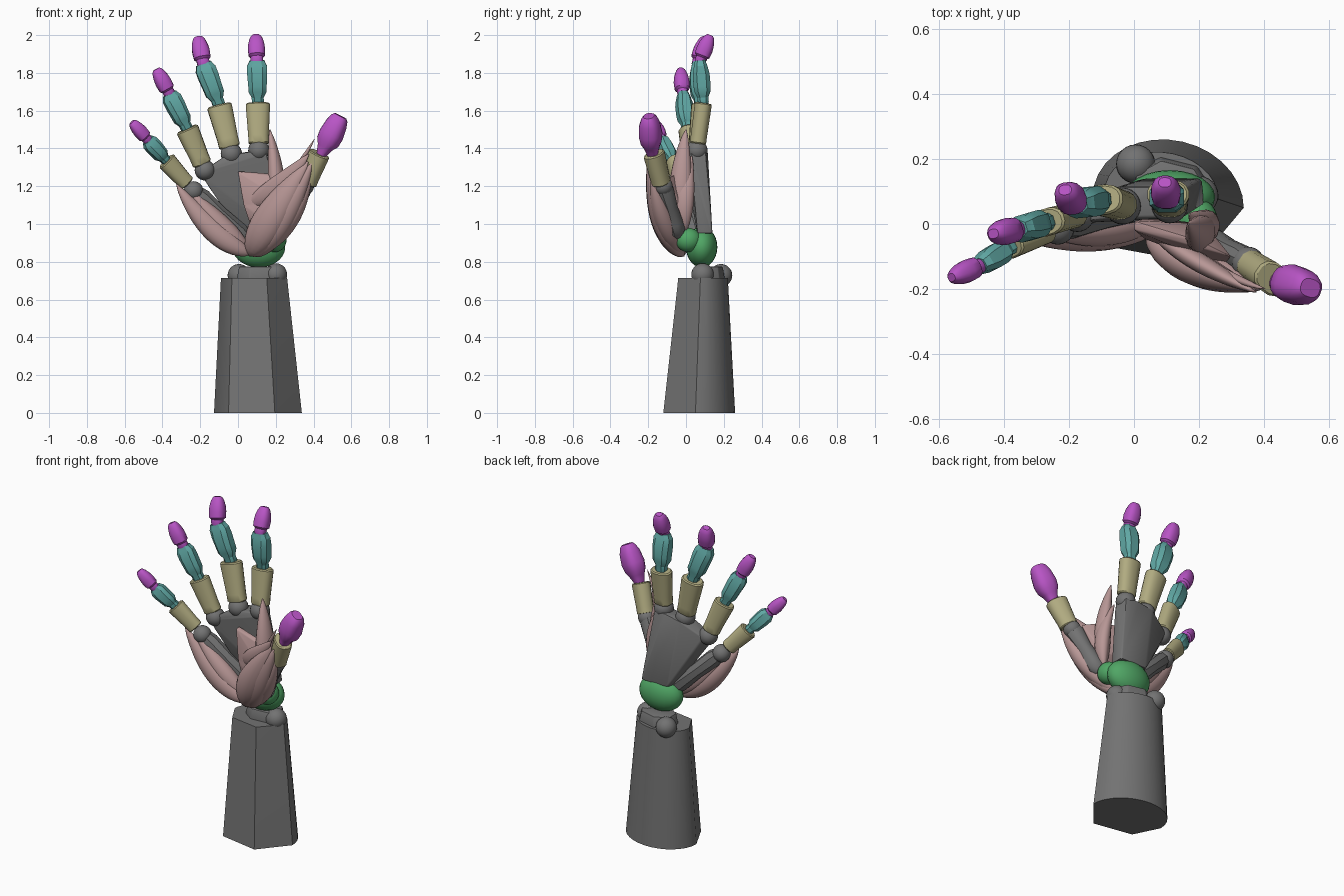
import bpy, bmesh, math
from mathutils import Vector as V

if "Cube" in bpy.data.objects:
    bpy.data.objects.remove(bpy.data.objects["Cube"])


def mat(name, r, g, b):
    m = bpy.data.materials.new(name)
    m.diffuse_color = (r, g, b, 1)
    m.use_nodes = True
    m.node_tree.nodes["Principled BSDF"].inputs["Base Color"].default_value = m.diffuse_color
    return m


GREY = mat("dark grey", .17, .17, .17)
OLIVE = mat("olive", .44, .41, .22)
TEAL = mat("teal", .12, .40, .38)
MAGENTA = mat("magenta", .48, .09, .56)
GREEN = mat("green", .08, .38, .13)
FLESH = mat("flesh pink", .48, .31, .305)


def finish(name, bm, material, angle=35):
    bmesh.ops.recalc_face_normals(bm, faces=bm.faces)
    for f in bm.faces:
        f.smooth = True
    me = bpy.data.meshes.new(name)
    bm.to_mesh(me)
    bm.free()
    me.set_sharp_from_angle(angle=math.radians(angle))
    me.materials.append(material)
    ob = bpy.data.objects.new(name, me)
    bpy.context.collection.objects.link(ob)
    return ob


def hull(name, pts, material, bevel=0.0):
    bm = bmesh.new()
    for p in pts:
        bm.verts.new(p)
    r = bmesh.ops.convex_hull(bm, input=bm.verts)
    junk = [g for g in r["geom_interior"] if isinstance(g, bmesh.types.BMVert)]
    bmesh.ops.delete(bm, geom=junk, context='VERTS')
    bmesh.ops.dissolve_limit(bm, angle_limit=.02, verts=bm.verts, edges=bm.edges)
    if bevel:
        bmesh.ops.bevel(bm, geom=list(bm.edges), offset=bevel, segments=2,
                        profile=.5, affect='EDGES')
    return finish(name, bm, material)


def ball(name, c, r, material):
    bm = bmesh.new()
    bmesh.ops.create_uvsphere(bm, u_segments=24, v_segments=14, radius=1)
    r = r if isinstance(r, tuple) else (r, r, r)
    bmesh.ops.scale(bm, vec=r, verts=bm.verts)
    bmesh.ops.translate(bm, vec=c, verts=bm.verts)
    return finish(name, bm, material, 60)


def loft(name, rings, normal, material, n=16, power=1.0, angle=35):
    """rings: (centre, half width, half depth); power < 1 makes the section boxier"""
    bm = bmesh.new()
    loops = []
    for i, (c, w, d) in enumerate(rings):
        t = (rings[min(i + 1, len(rings) - 1)][0] - rings[max(i - 1, 0)][0]).normalized()
        side = t.cross(V(normal)).normalized()
        nor = side.cross(t)
        loop = []
        for k in range(n):
            a = math.tau * (k + .5) / n
            x, y = math.cos(a), math.sin(a)
            x = math.copysign(abs(x) ** power, x)
            y = math.copysign(abs(y) ** power, y)
            loop.append(bm.verts.new(c + side * x * w + nor * y * d))
        loops.append(loop)
    for a, b in zip(loops, loops[1:]):
        for k in range(n):
            bm.faces.new((a[k], a[(k + 1) % n], b[(k + 1) % n], b[k]))
    bm.faces.new(loops[0])
    bm.faces.new(loops[-1])
    return finish(name, bm, material, angle)


def segment(name, a, b, w, d, profile, normal, material, **kw):
    a, b = V(a), V(b)
    return loft(name, [(a.lerp(b, t), w * s, d * q) for t, s, q in profile],
                normal, material, **kw)


def muscle(name, a, m, b, w, d, normal=(0, -1, 0)):
    """spindle along a curve from a to b, bulging towards m"""
    a, m, b = V(a), V(m), V(b)
    rings = []
    for i in range(17):
        t = i / 16
        s = .06 + .94 * math.sin(math.pi * t ** .85) ** .8 if 0 < i < 16 else .05
        rings.append((a * (1 - t) ** 2 + m * 2 * t * (1 - t) + b * t * t, w * s, d * s))
    return loft(name, rings, normal, FLESH, angle=60)


# forearm: flat front facets, rounded back
front = [(-.127, .08), (-.05, -.075), (.195, -.12), (.338, .05)]
back = []
for i in range(1, 16):
    a = math.pi * i / 16
    back.append((.105 + .233 * math.cos(a), .065 + .195 * math.sin(a) - .015 * math.cos(a)))
outline = front + back
hull("forearm", [(x, y, 0) for x, y in outline] +
     [(.0055 + .753 * x, .042 + .69 * y, .715) for x, y in outline], GREY)

# wrist bones
ball("radius_head", (.2, .088, .732), .06, GREY)
ball("ulna_head", (.005, .185, .728), .06, GREY)
plate = [(-.01, .08), (.06, .03), (.2, .04), (.25, .1), (.2, .18), (.08, .21), (-.01, .16)]
hull("wrist_plate", [(x, y, .69) for x, y in plate] +
     [(.1 + (x - .1) * .85, .11 + (y - .11) * .85, .775) for x, y in plate], GREY, .006)
ball("carpals", (.11, .083, .878), (.14, .083, .108), GREEN)
ball("thumb_carpal", (.195, .012, .915), (.062, .068, .064), GREEN)

# palm block for three metacarpals, separate bar for the smallest finger
hull("palm", [(.01, .06, .95), (.03, .14, .95), (.21, .14, .95), (.215, .06, .95),
              (.155, .02, 1.38), (.145, .105, 1.38), (.065, .115, 1.385),
              (-.04, .115, 1.365), (-.07, .02, 1.36), (.06, .02, 1.38),
              (-.17, .075, 1.285), (-.205, .0, 1.27)], GREY, .008)
segment("small_metacarpal", (.03, .06, .93), (-.23, -.01, 1.175), .054, .05,
        [(0, .8, .8), (.1, 1, 1), (.5, .85, .9), (.85, .95, .95), (1, .7, .7)],
        (.4, -1, 0), GREY, n=8)

# finger segment profiles: position, width, depth
PROX = [(0, .82, .85), (.03, .92, .95), (.2, .92, .95), (.9, 1.08, 1), (.97, 1.08, 1), (1, .95, .88)]
MID = [(-.06, .5, .5), (.02, .6, .65), (.13, .6, .65), (.27, .9, .95), (.4, .92, 1.02),
       (.68, 1, 1), (.87, 1, .8), (.92, .88, .72), (1, .75, .62)]
TIP = [(-.12, .6, .5), (-.05, .72, .65), (.13, .72, .68), (.2, .95, .95), (.45, 1, 1),
       (.65, .93, .92), (.83, .78, .74), (.94, .62, .55), (1, .42, .36)]

# name, size, palm normal, knuckle, two joints, fingertip
FINGERS = [
    ("index", 1.0, (0, -1, 0), (.11, .058, 1.39), (.105, .092, 1.64), (.1, .075, 1.865), (.095, .128, 2.0)),
    ("middle", 1.02, (.1, -1, 0), (-.035, .055, 1.372), (-.1, .075, 1.63), (-.183, .06, 1.85), (-.212, .105, 1.99)),
    ("ring", .93, (.3, -1, 0), (-.175, .03, 1.285), (-.27, .005, 1.505), (-.363, -.018, 1.69), (-.433, -.03, 1.82)),
    ("small", .8, (.5, -1, 0), (-.235, -.012, 1.175), (-.38, -.07, 1.335), (-.478, -.13, 1.445), (-.562, -.165, 1.54)),
]
for name, s, nor, k, p, d, t in FINGERS:
    k, p, d, t = map(V, (k, p, d, t))
    ball(name + "_knuckle", k, .056 * (.6 + .4 * s), GREY)
    start = k + (p - k).normalized() * (.035 if name != "small" else .055)
    segment(name + "_proximal", start, p, .06 * s, .046 * s, PROX, nor, OLIVE, power=.85)
    segment(name + "_middle", p, d, .056 * s, .047 * s, MID, nor, TEAL, n=8, power=.7, angle=25)
    segment(name + "_fingertip", d, t, .046 * s, .044 * s, TIP, nor, MAGENTA, power=.8, angle=40)

# thumb
TN = (-.55, -.8, 0)
segment("thumb_metacarpal", (.22, -.045, .95), (.36, -.122, 1.22), .052, .046,
        [(-.05, .6, .6), (.05, 1, 1), (.2, .95, .95), (.5, .8, .85), (.85, 1, .95), (1, .75, .7)],
        TN, GREY, n=10)
ball("thumb_knuckle", (.352, -.12, 1.2), .05, GREY)
segment("thumb_proximal", (.365, -.13, 1.215), (.428, -.17, 1.375), .058, .05, PROX, TN, OLIVE, n=12, power=.85)
segment("thumb_tip", (.445, -.178, 1.375), (.543, -.197, 1.572), .062, .056,
        [(-.05, .4, .5), (.06, .55, .6), (.17, .68, .75), (.3, .98, .95), (.5, 1.05, 1.08),
         (.78, .92, .95), (.94, .75, .7), (1, .55, .5)], (-.3, -1, .1), MAGENTA, power=.78, angle=40)

# palm muscles: outer edge, thumb pad bundles, web between thumb and index
muscle("outer_palm_muscle", (.07, -.02, .84), (-.14, -.035, .92), (-.325, -.05, 1.21), .062, .05, (.3, -1, 0))
muscle("outer_palm_muscle_inner", (.06, 0, .86), (-.09, -.025, .97), (-.265, -.035, 1.19), .055, .048, (.3, -1, 0))
muscle("thumb_pad_inner", (.06, -.01, .83), (.13, -.14, .98), (.37, -.2, 1.33), .09, .06, (-.4, -1, 0))
muscle("thumb_pad_middle", (.08, -.01, .83), (.21, -.14, .98), (.39, -.2, 1.32), .08, .06, (-.3, -1, 0))
muscle("thumb_pad_outer", (.1, -.02, .84), (.28, -.13, 1.0), (.385, -.18, 1.25), .06, .055, (0, -1, 0))
muscle("thumb_pad_upper", (.04, -.01, 1.1), (.2, -.13, 1.16), (.375, -.21, 1.37), .055, .03, (-.4, -1, 0))
muscle("thumb_tendon", (.2, -.1, 1.15), (.32, -.18, 1.3), (.405, -.2, 1.45), .014, .012)
hull("thumb_web_muscle", [(.0, .01, 1.28), (.0, -.02, 1.275), (.03, -.045, 1.1), (.07, -.05, .98),
                          (.2, -.11, .98), (.28, -.13, 1.1), (.3, -.1, 1.24), (.2, -.05, 1.265),
                          (.05, .02, 1.05), (.22, 0, 1.05)], FLESH, .005)
muscle("index_side_muscle", (.2, -.02, .95), (.225, -.045, 1.2), (.168, 0, 1.5), .06, .045, (1, -.3, 0))
muscle("thumb_side_muscle", (.21, -.01, .95), (.25, -.03, 1.15), (.17, .03, 1.36), .055, .04, (1, -.3, 0))
